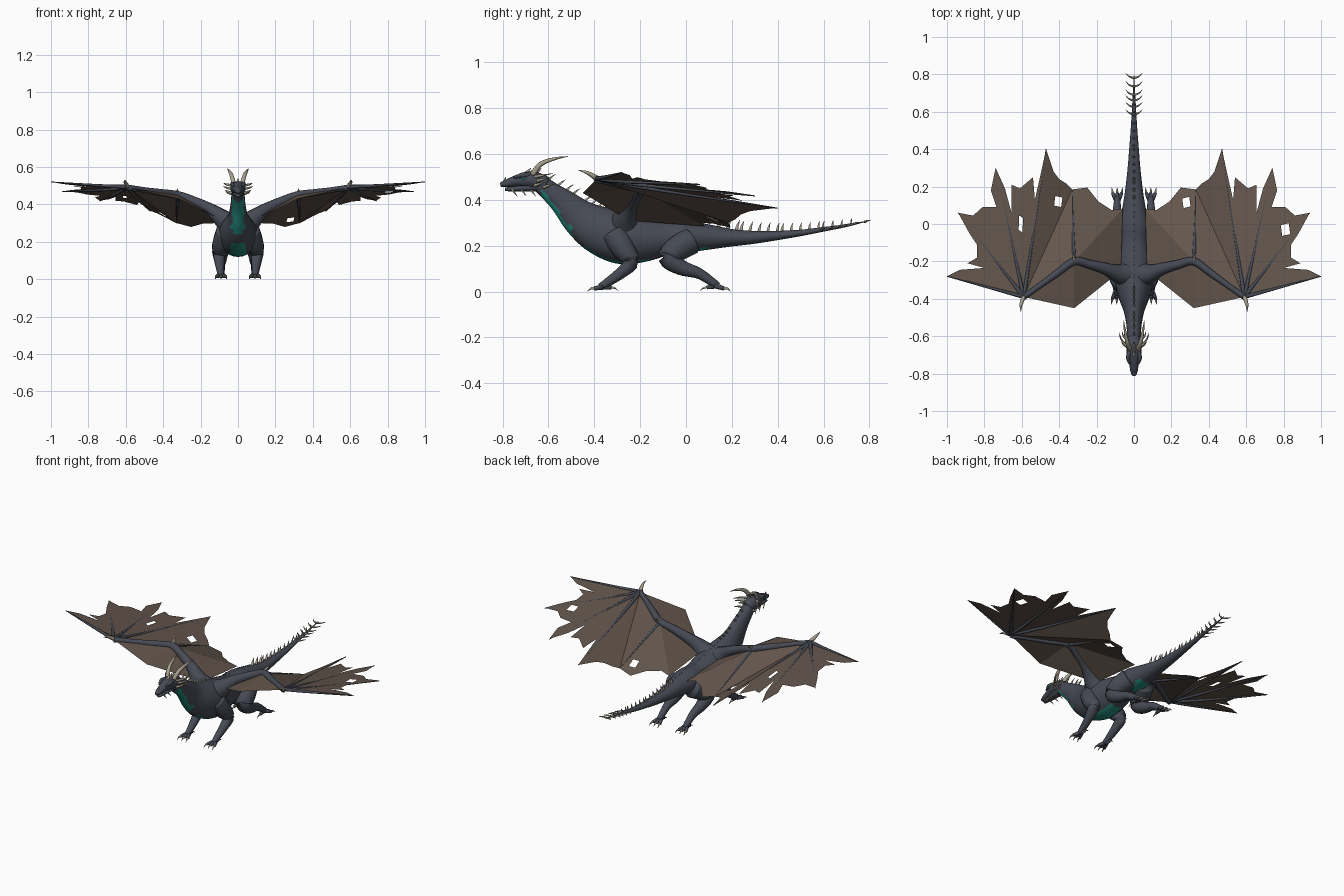
import bpy, bmesh, math
from mathutils import Vector, geometry

cube = bpy.data.objects.get("Cube")
if cube:
    bpy.data.objects.remove(cube, do_unlink=True)


def material(name, rgb):
    m = bpy.data.materials.new(name)
    m.use_nodes = True
    m.diffuse_color = (*rgb, 1)
    m.node_tree.nodes["Principled BSDF"].inputs["Base Color"].default_value = (*rgb, 1)
    return m


HIDE = material("slate hide", (0.062, 0.069, 0.09))
TEAL = material("teal scales", (0.017, 0.26, 0.21))
SKIN = material("brown wing skin", (0.125, 0.092, 0.072))
BONE = material("pale bone", (0.40, 0.36, 0.28))


def finish(bm, name, *mats, smooth=True):
    if smooth:
        bmesh.ops.recalc_face_normals(bm, faces=bm.faces)
    me = bpy.data.meshes.new(name)
    bm.to_mesh(me)
    bm.free()
    for m in mats:
        me.materials.append(m)
    for p in me.polygons:
        p.use_smooth = smooth
    ob = bpy.data.objects.new(name, me)
    bpy.context.collection.objects.link(ob)
    return ob


def resample(pts, n):
    """Smooth path through points of (x, y, z, half width, half height)."""
    out = []
    for i in range(len(pts) - 1):
        quad = [pts[max(i - 1, 0)], pts[i], pts[i + 1], pts[min(i + 2, len(pts) - 1)]]
        for k in range(n):
            t = k / n
            out.append([0.5 * (2 * b + (c - a) * t + (2 * a - 5 * b + 4 * c - d) * t * t
                               + (3 * b - a - 3 * c + d) * t ** 3) for a, b, c, d in zip(*quad)])
    return out + [list(pts[-1])]


def frame(path, i):
    t = Vector(path[min(i + 1, len(path) - 1)][:3]) - Vector(path[max(i - 1, 0)][:3])
    t.normalize()
    side = t.cross(Vector((0, 0, 1)))
    side = side.normalized() if side.length > 0.05 else Vector((1, 0, 0))
    return side, side.cross(t).normalized()


def loft(bm, path, segs=12):
    rings = []
    for i, p in enumerate(path):
        side, up = frame(path, i)
        w, h = max(p[3], 0.0006), max(p[4], 0.0006)
        rings.append([bm.verts.new(Vector(p[:3]) + side * w * math.cos(a) + up * h * math.sin(a))
                      for a in (2 * math.pi * k / segs for k in range(segs))])
    for r, q in zip(rings, rings[1:]):
        for k in range(segs):
            j = (k + 1) % segs
            bm.faces.new((r[k], r[j], q[j], q[k]))
    bm.faces.new(rings[0])
    bm.faces.new(rings[-1])


def limb(bm, pts, s=1, segs=12, n=4):
    """Round limb from (x, y, z, radius) points, on side s."""
    loft(bm, resample([(s * x, y, z, r, r) for x, y, z, r in pts], n), segs)


def spike(bm, base, tip, r, bend=(0, 0, 0)):
    a, b = Vector(base), Vector(tip)
    mid = (a + b) / 2 + Vector(bend)
    limb(bm, [(*a, r), (*mid, r * 0.65), (*b, 0.0006)], 1, 6, 3)


# Body from neck to tail, teal on the underside
spine = [(-.64, .475, .034, .038), (-.585, .43, .037, .046), (-.53, .385, .042, .06),
         (-.46, .32, .055, .083), (-.38, .27, .085, .105), (-.28, .235, .105, .115),
         (-.18, .23, .095, .10), (-.08, .235, .078, .076), (0, .24, .082, .07),
         (.1, .238, .06, .055), (.2, .235, .045, .038), (.3, .237, .034, .028),
         (.4, .245, .026, .02), (.5, .256, .018, .014), (.6, .272, .012, .01),
         (.7, .288, .006, .006), (.8, .31, .001, .001)]
path = resample([(0, *p) for p in spine], 5)
bm = bmesh.new()
loft(bm, path, 28)
bm.normal_update()
bmesh.ops.recalc_face_normals(bm, faces=bm.faces)
for f in bm.faces:
    c = f.calc_center_median()
    patch = -.63 < c.y < -.5 or -.44 < c.y < -.15 or 0 < c.y < .1
    f.material_index = int(patch and abs(c.x) < .038 and f.normal.z < -.3)
finish(bm, "body", HIDE, TEAL)

# Head and jaw
bm = bmesh.new()
loft(bm, resample([(0, -.61, .465, .034, .036), (0, -.66, .485, .041, .038), (0, -.70, .488, .038, .034),
                   (0, -.74, .483, .027, .025), (0, -.785, .472, .02, .016),
                   (0, -.81, .466, .011, .009)], 4), 16)
finish(bm, "head", HIDE)
bm = bmesh.new()
loft(bm, resample([(0, -.64, .46, .03, .024), (0, -.70, .452, .026, .015),
                   (0, -.79, .446, .013, .008)], 4), 12)
finish(bm, "jaw", HIDE)
bm = bmesh.new()
for s in (1, -1):
    limb(bm, [(.02, -.68, .508, .012), (.032, -.715, .508, .011), (.022, -.75, .498, .005)], s, 8)
finish(bm, "brows", HIDE)
bm = bmesh.new()
for s in (1, -1):
    limb(bm, [(.031, -.715, .492, .004), (.034, -.71, .494, .006), (.033, -.70, .492, .003)], s, 8)
finish(bm, "eyes", TEAL)

# Horns, cheek spikes, chin spikes and crown
bm = bmesh.new()
for s in (1, -1):
    limb(bm, [(.022, -.67, .51, .013), (.035, -.635, .555, .011), (.047, -.58, .578, .007),
              (.055, -.515, .59, .001)], s, 8)
    for y, z, out, back in ((-.66, .50, .045, .08), (-.65, .482, .045, .06), (-.66, .462, .035, .05),
                            (-.62, .455, .03, .05)):
        spike(bm, (s * .03, y, z), (s * (.035 + out), y + back, z + .015), .008, (s * .008, -.006, 0))
    for y in (-.76, -.72, -.68):
        spike(bm, (s * .014, y, .447), (s * .022, y + .025, .415), .005)
spike(bm, (0, -.795, .478), (0, -.785, .502), .006)
for y in (-.70, -.68, -.655):
    spike(bm, (0, y, .515), (0, y + .025, .54), .009)
finish(bm, "horns", BONE)

# Spines along the neck, back and tail, with side barbs at the tail tip
bm = bmesh.new()
y = -.62
while y < .74:
    i = min(range(len(path)), key=lambda k: abs(path[k][1] - y))
    _, up = frame(path, i)
    if up.z < 0:
        up = -up
    tall = .032 if y < -.38 else .014 if y < .12 else .048 - .04 * (y - .12)
    base = Vector(path[i][:3]) + up * path[i][4] * .93
    spike(bm, base, base + up * tall + Vector((0, tall * .35, 0)), tall * .2, (0, -.002, 0))
    y += .032 if y < -.38 else .036
for y in (.585, .625, .66, .69, .735, .78):
    z = .272 + (y - .6) * .18
    for s in (1, -1):
        spike(bm, (0, y, z), (s * .045, y + .028, z + .008), .006, (s * .004, -.005, 0))
finish(bm, "spines", BONE)

# Legs, toes and claws
front = [(.06, -.31, .25, .06), (.085, -.275, .19, .052), (.1, -.24, .13, .035), (.098, -.28, .085, .026),
         (.094, -.335, .045, .02), (.092, -.375, .02, .015)]
hind = [(.055, .02, .22, .06), (.082, -.04, .185, .056), (.094, -.075, .145, .045), (.094, -.02, .105, .034),
        (.092, .055, .08, .024), (.09, .11, .045, .019), (.09, .14, .025, .015)]
for side, s in (("left", 1), ("right", -1)):
    for name, leg, d in (("front", front, -1), ("hind", hind, 1)):
        bm, claws = bmesh.new(), bmesh.new()
        limb(bm, leg, s, 16, 5)
        x, y, z, _ = leg[-1]
        for k in (-1, 0, 1):
            toe = Vector((s * (x + k * .024), y + d * .025, .014))
            limb(bm, [(s * (x + k * .008), y - d * .01, z, .012), (*toe, .009)], 1, 8, 2)
            spike(claws, toe, toe + Vector((s * k * .006, d * .03, -.013)), .007, (0, 0, .006))
        heel = Vector((s * x, y - d * .05, .018))
        limb(bm, [(s * x, y - d * .01, z, .012), (*heel, .008)], 1, 8, 2)
        spike(claws, heel, heel + Vector((0, -d * .03, -.014)), .006, (0, 0, .004))
        finish(bm, f"{side}_{name}_leg", HIDE)
        finish(claws, f"{side}_{name}_claws", BONE)

# Wing landmarks
S, E, W, F = (.07, -.25, .31), (.32, -.2, .45), (.59, -.39, .49), (.32, -.45, .43)
C, B = (.33, .185, .3), (.06, .08, .285)
T = [(1, -.28, .52), (.94, .06, .47), (.74, .30, .42), (.47, .40, .366)]
# Skin panels: three corners for the plane, then ragged points before the last corner
panels = [
    (W, T[0], T[1], [(.93, -.245), (.8, -.235), (.89, -.21), (.84, -.18), (.84, -.11), (.88, -.05)]),
    (W, T[1], T[2], [(.86, .045), (.81, .09), (.735, .09), (.765, .18)]),
    (W, T[2], T[3], [(.69, .19), (.655, .06), (.655, .21), (.61, .19), (.54, .25), (.53, .13), (.505, .24)]),
    (W, T[3], C, [(.43, .28), (.40, .24), (.36, .215)]),
    (W, C, E, []), (E, C, B, [(.25, .195), (.19, .12), (.12, .075)]), (E, B, S, []),
    (S, F, E, []), (F, W, E, [])]
holes = {1: [(5, .28, .115, .022, .03), (1, .81, -.03, .025, .034)],
         -1: [(3, .405, .12, .022, .03), (2, .605, 0, .012, .045)]}

for side, s in (("left", 1), ("right", -1)):
    bm = bmesh.new()
    for n, (a, b, c, rag) in enumerate(panels):
        a, b, c = Vector(a), Vector(b), Vector(c)
        nor = (b - a).cross(c - a)
        coords = [a.xy, b.xy] + [Vector(p) for p in rag] + [c.xy]
        loops = [list(range(len(coords)))]
        for k, x, y, w, h in holes[s]:
            if k == n:
                loops.append(list(range(len(coords), len(coords) + 4)))
                coords += [Vector(p) for p in ((x - w, y + h * .7), (x - w * .7, y - h),
                                               (x + w, y - h * .7), (x + w * .7, y + h))]
        vs, _, fs, _, _, src = geometry.delaunay_2d_cdt(coords, [], loops, 1, 1e-5)
        verts = [bm.verts.new((s * v.x, v.y, a.z - (nor.x * (v.x - a.x) + nor.y * (v.y - a.y)) / nor.z))
                 for v in vs]
        for f, o in zip(fs, src):
            if list(o) == [0]:
                bm.faces.new([verts[i] for i in (f if s > 0 else reversed(f))])
    finish(bm, f"{side}_wing_skin", SKIN, smooth=False)

    # Arm and fingers
    bm = bmesh.new()
    limb(bm, [(.03, -.27, .28, .075), (.085, -.265, .325, .05), (.15, -.24, .375, .032),
              (.24, -.215, .42, .024), (.32, -.2, .45, .021), (.41, -.262, .463, .019),
              (.5, -.327, .477, .015), (.59, -.39, .49, .016)], s, 14)
    for i, t in enumerate(T):
        p = [Vector(W).lerp(Vector(t), k) for k in (0, .3, 1)]
        low = 0 if i == 0 else .005
        limb(bm, [(p[0].x, p[0].y, p[0].z + .004, .011), (p[1].x, p[1].y, p[1].z - low, .008),
                  (p[2].x, p[2].y, p[2].z - low / 2, .002)], s, 8)
    limb(bm, [(.32, -.2, .445, .011), (.327, 0, .369, .006), (.33, .18, .3, .002)], s, 8)
    finish(bm, f"{side}_wing_bones", HIDE)

    # Thumb and elbow claws
    bm = bmesh.new()
    spike(bm, (s * .59, -.39, .495), (s * .605, -.47, .53), .013, (s * .006, 0, .006))
    spike(bm, (s * .32, -.2, .46), (s * .325, -.145, .485), .009)
    finish(bm, f"{side}_wing_claws", BONE)
